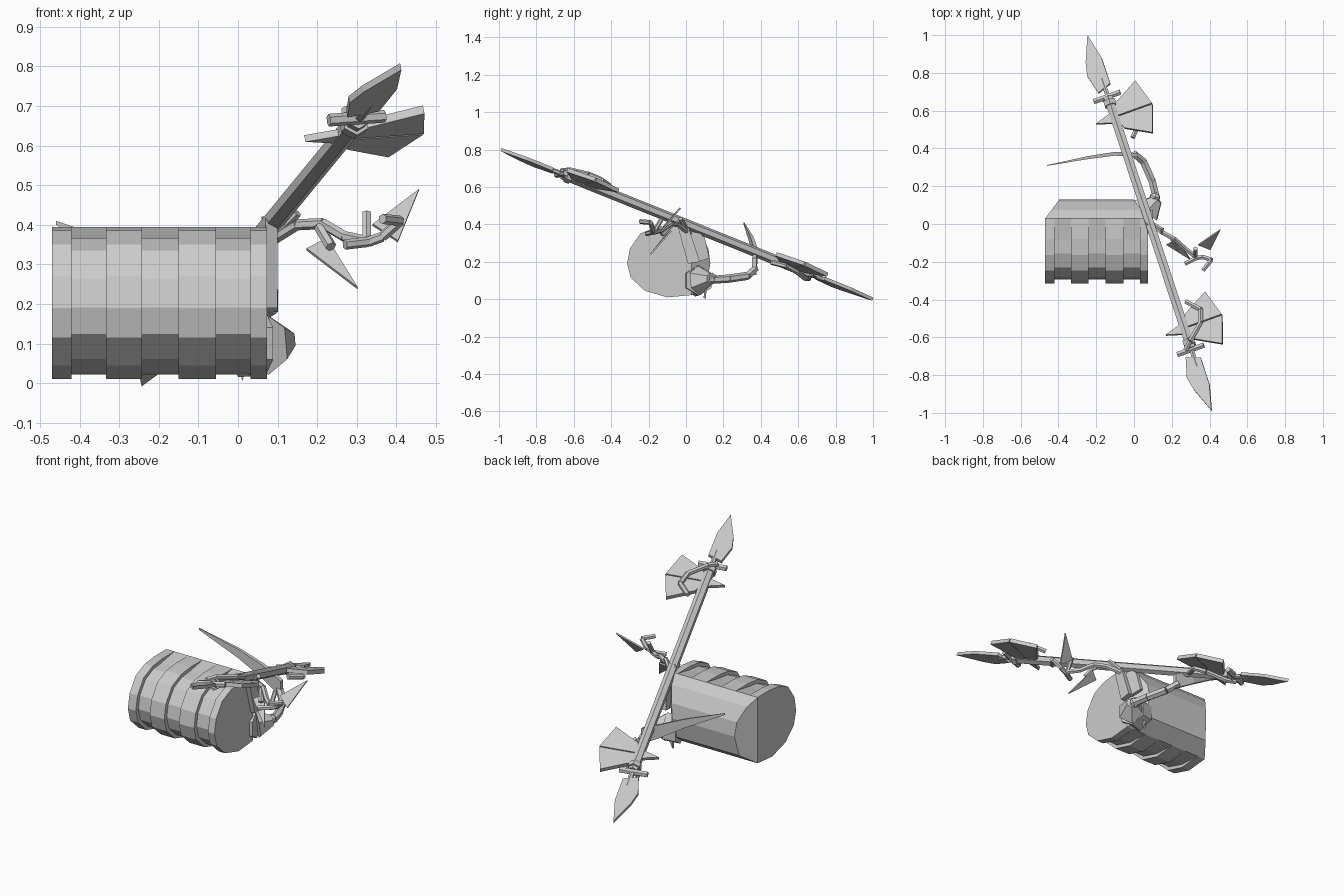
import bpy, bmesh, math
from mathutils import Vector, Matrix

if "Cube" in bpy.data.objects:
    bpy.data.objects.remove(bpy.data.objects["Cube"])

grey = bpy.data.materials.new("plain_grey")
grey.use_nodes = True
grey.diffuse_color = (0.6, 0.6, 0.6, 1)
grey.node_tree.nodes["Principled BSDF"].inputs["Base Color"].default_value = (0.6, 0.6, 0.6, 1)

# Staff frame: s runs along the staff, w across the blades, h out of the blades
CENTRE = Vector((0.083, 0.005, 0.4))
S = Vector((0.293, -0.887, 0.357)).normalized()
W = Vector((0.939, 0.336, 0.066)).normalized()
H = S.cross(W).normalized()


def finish(name, bm):
    bmesh.ops.recalc_face_normals(bm, faces=bm.faces)
    mesh = bpy.data.meshes.new(name)
    bm.to_mesh(mesh)
    bm.free()
    mesh.materials.append(grey)
    obj = bpy.data.objects.new(name, mesh)
    bpy.context.collection.objects.link(obj)
    return obj


def add_rod(bm, a, b, r1, r2, sides=6):
    a, b = Vector(a), Vector(b)
    turn = (b - a).to_track_quat('Z', 'Y').to_matrix().to_4x4()
    bmesh.ops.create_cone(bm, cap_ends=True, segments=sides, radius1=r1, radius2=r2,
                          depth=(b - a).length,
                          matrix=Matrix.Translation((a + b) / 2) @ turn)


def path(name, points, radii, sides=6):
    bm = bmesh.new()
    for i in range(len(points) - 1):
        add_rod(bm, points[i], points[i + 1], radii[i], radii[i + 1], sides)
    return finish(name, bm)


def plate(name, points, thick):
    points = [Vector(p) for p in points]
    normal = (points[1] - points[0]).cross(points[2] - points[0]).normalized()
    bm = bmesh.new()
    lo = [bm.verts.new(p - normal * thick / 2) for p in points]
    hi = [bm.verts.new(p + normal * thick / 2) for p in points]
    bm.faces.new(lo)
    bm.faces.new(hi)
    for i in range(len(points)):
        j = (i + 1) % len(points)
        bm.faces.new((lo[i], lo[j], hi[j], hi[i]))
    return finish(name, bm)


# Barrel-like body: lofted along x, grooved on the front, cut corners at the back
back = [(0.03, 0.395), (0.075, 0.35), (0.12, 0.27), (0.13, 0.19), (0.11, 0.08), (0.03, 0.022)]
front = [(-0.10, 0.01), (-0.22, 0.045), (-0.295, 0.115), (-0.315, 0.19),
         (-0.30, 0.27), (-0.245, 0.35), (-0.165, 0.385), (-0.08, 0.395)]
mid_y, mid_z, dent = -0.09, 0.2, 0.9
dented = [(mid_y + (y - mid_y) * dent, mid_z + (z - mid_z) * dent) for y, z in front]
rings = []
edges = [-0.47, -0.42, -0.333, -0.242, -0.15, -0.055, 0.032, 0.073]
for i in range(7):
    ring = back + (dented if i % 2 else front)
    rings += [(edges[i], ring), (edges[i + 1], ring)]
bm = bmesh.new()
loops = []
for x, ring in rings:
    loop = []
    for y, z in ring:
        cut = max(0, y - 0.03) * 0.75
        loop.append(bm.verts.new((min(max(x, edges[0] + cut), edges[-1] - cut), y, z)))
    loops.append(loop)
for a, b in zip(loops, loops[1:]):
    for k in range(len(a)):
        m = (k + 1) % len(a)
        bm.faces.new((a[k], a[m], b[m], b[k]))
split = len(back)
for loop in (loops[0], loops[-1]):
    bm.faces.new(loop[:split])
    bm.faces.new(loop[split - 1:] + loop[:1])
bmesh.ops.remove_doubles(bm, verts=bm.verts, dist=0.0005)
finish("body", bm)

# Shoulder joint, strap and loose flap on the right end of the body
path("shoulder_mount", [(0.0, 0.05, 0.1), (0.07, 0.07, 0.1), (0.125, 0.13, 0.11)], [0.085, 0.08, 0.03])
bm = bmesh.new()
bmesh.ops.create_icosphere(bm, subdivisions=1, radius=0.032,
                           matrix=Matrix.Translation((0.11, 0.14, 0.11)))
finish("joint_ball", bm)
plate("strap", [(0.085, -0.05, 0.41), (0.085, 0.0, 0.425), (0.085, 0.075, 0.2), (0.085, 0.01, 0.19)], 0.03)
plate("strap_back", [(0.07, 0.0, 0.42), (0.06, 0.1, 0.33), (0.05, 0.125, 0.22), (0.07, 0.06, 0.2)], 0.02)
plate("flap", [(0.0, 0.11, 0.13), (0.06, 0.11, 0.12), (0.01, 0.10, 0.005)], 0.012)

# Rear arm ending in a long curved blade
path("rear_arm", [(0.115, 0.15, 0.105), (0.095, 0.23, 0.11), (0.05, 0.33, 0.125), (0.0, 0.372, 0.165)],
     [0.022, 0.022, 0.022, 0.02])
bm = bmesh.new()
sections = [(0.02, 0.365, 0.13, 0.22, 0.011), (-0.10, 0.372, 0.20, 0.275, 0.010),
            (-0.24, 0.352, 0.285, 0.335, 0.008), (-0.46, 0.31, 0.40, 0.41, 0.002)]
prev = None
for x, y, z0, z1, t in sections:
    ring = [bm.verts.new(p) for p in ((x, y - t, z0), (x, y + t, z0), (x, y + t, z1), (x, y - t, z1))]
    if prev:
        for k in range(4):
            m = (k + 1) % 4
            bm.faces.new((prev[k], prev[m], ring[m], ring[k]))
    else:
        bm.faces.new(ring)
    prev = ring
bm.faces.new(prev)
finish("rear_blade", bm)

# Front arm with two thin claws and a gripping finger
path("front_arm", [(0.07, 0.02, 0.35), (0.15, -0.045, 0.4), (0.215, -0.08, 0.403),
                   (0.27, -0.13, 0.37), (0.33, -0.175, 0.357)], [0.014] * 5)
path("arm_stub", [(0.205, -0.08, 0.395), (0.235, -0.13, 0.345)], [0.014, 0.014])
path("finger", [(0.27, -0.21, 0.35), (0.33, -0.18, 0.357), (0.365, -0.175, 0.37),
                (0.41, -0.19, 0.41), (0.365, -0.245, 0.415)], [0.013] * 5)
path("thumb", [(0.325, -0.13, 0.43), (0.325, -0.17, 0.36)], [0.012, 0.012])
path("arm_peg", [(0.10, 0.0, 0.38), (0.15, -0.03, 0.43)], [0.012, 0.012])
plate("lower_claw", [(0.225, -0.08, 0.365), (0.173, -0.11, 0.338), (0.302, -0.19, 0.24)], 0.008)
plate("upper_claw", [(0.34, -0.11, 0.40), (0.404, -0.135, 0.358), (0.457, -0.03, 0.488)], 0.008)

# Double-ended staff
path("staff", [CENTRE - S * 0.75, CENTRE + S * 0.75], [0.027, 0.027])
for side, flip in (("front", 1), ("back", -1)):
    def at(s, w, h=0.0):
        return CENTRE + S * s * flip + W * w + H * h * flip

    # Point blade on its neck
    plate(side + "_point", [at(0.79, -0.042), at(0.819, 0.034), at(0.977, 0.033),
                            at(1.12, 0), at(0.975, -0.055), at(0.90, -0.07)], 0.018)
    path(side + "_neck", [at(0.74, 0), at(0.86, 0)], [0.014, 0.012])
    # Axe blade in two halves with a spike opposite
    for half, m in (("inner", -1), ("outer", 1)):
        plate(f"{side}_axe_{half}", [at(0.63 + m * 0.003, 0.01), at(0.63 + m * 0.075, 0.03),
                                     at(0.63 + m * 0.155, 0.166), at(0.63 + m * 0.003, 0.212)], 0.022)
    plate(side + "_spike", [at(0.59, 0.02), at(0.67, 0.02), at(0.63, -0.105)], 0.018)
    # Crossbar, binding and bent brace
    path(side + "_crossbar", [at(0.755, -0.08), at(0.755, 0.07)], [0.016, 0.016])
    path(side + "_binding", [at(0.70, 0), at(0.73, 0)], [0.036, 0.036])
    path(side + "_brace", [at(0.50, 0.054, 0.03), at(0.569, 0.115, 0.03), at(0.64, 0.095, 0.035),
                           at(0.72, 0.01, 0.035), at(0.755, -0.03, 0.02)], [0.014] * 5)
